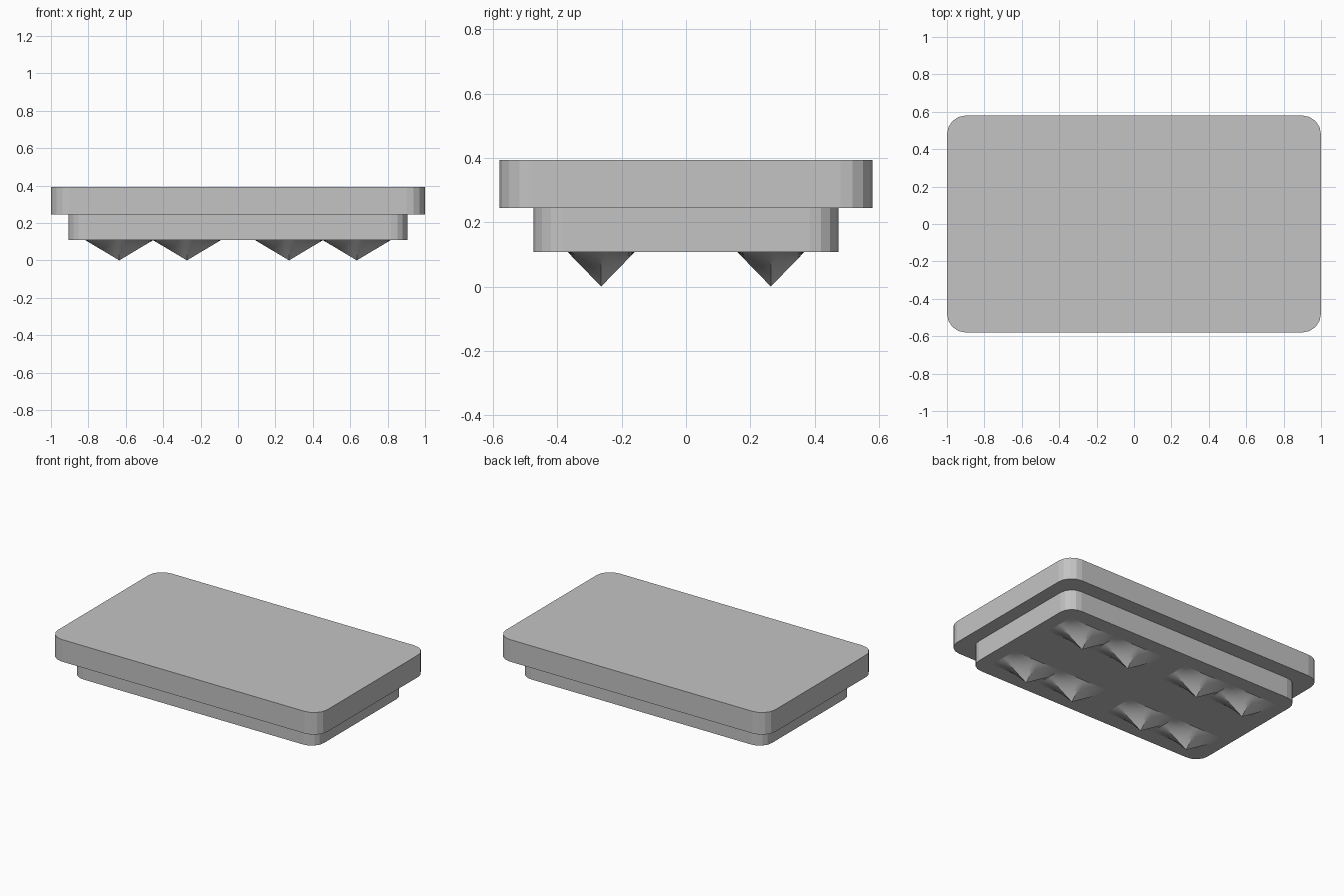
import bpy
import bmesh
import math

cube = bpy.data.objects.get("Cube")
if cube:
    bpy.data.objects.remove(cube, do_unlink=True)

grey = bpy.data.materials.new("plain grey")
grey.use_nodes = True
colour = (0.55, 0.55, 0.55, 1)
grey.diffuse_color = colour
grey.node_tree.nodes["Principled BSDF"].inputs["Base Color"].default_value = colour


def add_object(name, bm):
    mesh = bpy.data.meshes.new(name)
    bmesh.ops.recalc_face_normals(bm, faces=bm.faces)
    bm.to_mesh(mesh)
    bm.free()
    mesh.materials.append(grey)
    obj = bpy.data.objects.new(name, mesh)
    bpy.context.collection.objects.link(obj)
    return obj


def rounded_slab(name, half_x, half_y, z0, z1, radius, steps=4):
    """Rectangle with rounded corners, extruded upwards."""
    bm = bmesh.new()
    ring = []
    for corner, (sx, sy) in enumerate([(1, 1), (-1, 1), (-1, -1), (1, -1)]):
        for i in range(steps + 1):
            a = (corner + i / steps) * math.pi / 2
            ring.append(bm.verts.new((sx * (half_x - radius) + radius * math.cos(a),
                                      sy * (half_y - radius) + radius * math.sin(a), z0)))
    base = bm.faces.new(ring)
    top = bmesh.ops.extrude_face_region(bm, geom=[base], use_keep_orig=True)["geom"]
    verts = [g for g in top if isinstance(g, bmesh.types.BMVert)]
    bmesh.ops.translate(bm, verts=verts, vec=(0, 0, z1 - z0))
    return add_object(name, bm)


def stud(name, cx, cy, half_x, half_y, height, cells=16):
    """Downward point on a rectangular base, with four ridges and hollow curved sides."""
    bm = bmesh.new()
    bmesh.ops.create_grid(bm, x_segments=cells, y_segments=cells, size=1)
    for v in bm.verts:
        u, w = v.co.x, v.co.y
        drop = (1 - abs(u)) * (1 - abs(w))
        v.co = (cx + u * half_x, cy + w * half_y, height * (1 - drop))
    obj = add_object(name, bm)
    # The open surface must face down
    if obj.data.polygons[0].normal.z > 0:
        obj.data.flip_normals()
    bpy.ops.object.select_all(action='DESELECT')
    obj.select_set(True)
    bpy.context.view_layer.objects.active = obj
    bpy.ops.object.shade_smooth_by_angle(angle=math.radians(25))


# Wide top plate and the narrower step beneath it
rounded_slab("top_plate", 1.0, 0.58, 0.245, 0.393, 0.1)
rounded_slab("lower_step", 0.907, 0.475, 0.108, 0.245, 0.09)

# Pairs of pointed studs under each corner
for side, sx in (("left", 1), ("right", -1)):
    for end, sy in (("front", -1), ("back", 1)):
        for place, x in (("inner", 0.273), ("outer", 0.635)):
            stud(f"{end}_{side}_{place}_stud", sx * x, sy * 0.264, 0.181, 0.105, 0.108)
